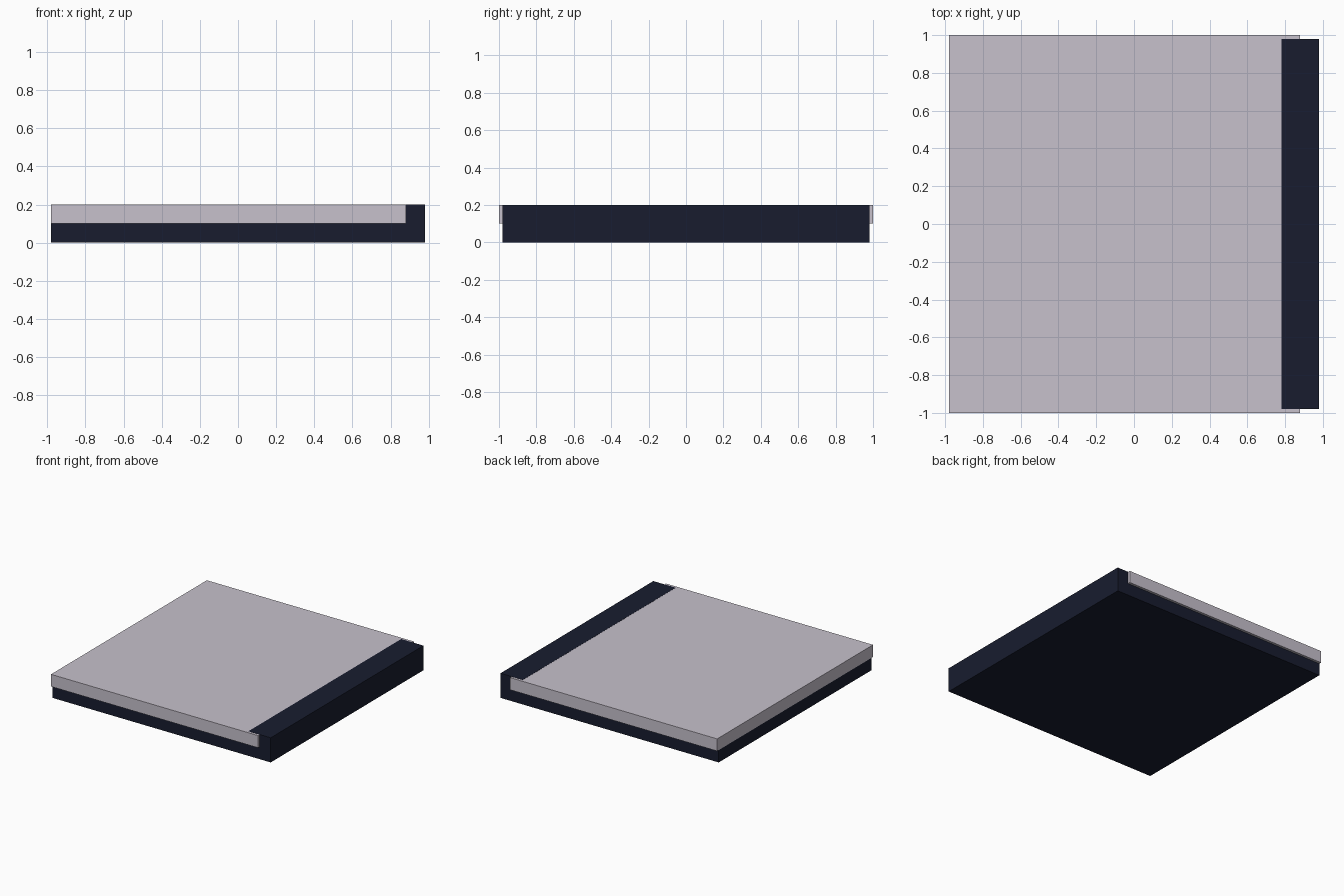
import bpy, bmesh

if "Cube" in bpy.data.objects:
    bpy.data.objects.remove(bpy.data.objects["Cube"])


def material(name, color):
    mat = bpy.data.materials.new(name)
    mat.diffuse_color = (*color, 1)
    mat.use_nodes = True
    mat.node_tree.nodes["Principled BSDF"].inputs["Base Color"].default_value = mat.diffuse_color
    return mat


def extrude_profile(name, profile, half_depth, mat):
    """Extrude an x-z profile symmetrically along y."""
    bm = bmesh.new()
    face = bm.faces.new([bm.verts.new((x, -half_depth, z)) for x, z in profile])
    new = bmesh.ops.extrude_face_region(bm, geom=[face])["geom"]
    verts = [v for v in new if isinstance(v, bmesh.types.BMVert)]
    bmesh.ops.translate(bm, verts=verts, vec=(0, 2 * half_depth, 0))
    bmesh.ops.recalc_face_normals(bm, faces=bm.faces)
    mesh = bpy.data.meshes.new(name)
    bm.to_mesh(mesh)
    bm.free()
    mesh.materials.append(mat)
    obj = bpy.data.objects.new(name, mesh)
    bpy.context.collection.objects.link(obj)
    return obj


dark = material("dark_navy", (0.009, 0.012, 0.028))
pale = material("pale_grey", (0.57, 0.535, 0.605))

# Dark L-shaped tray: flat base with a raised spine on the right
extrude_profile("base_with_spine",
                [(-0.98, 0), (0.98, 0), (0.98, 0.2), (0.78, 0.2),
                 (0.78, 0.1), (-0.98, 0.1)], 0.98, dark)

# Pale slab on the base, running into the spine and just proud of its ends
extrude_profile("top_slab",
                [(-0.98, 0.1), (0.88, 0.1), (0.88, 0.199), (-0.98, 0.199)],
                1.0, pale)
